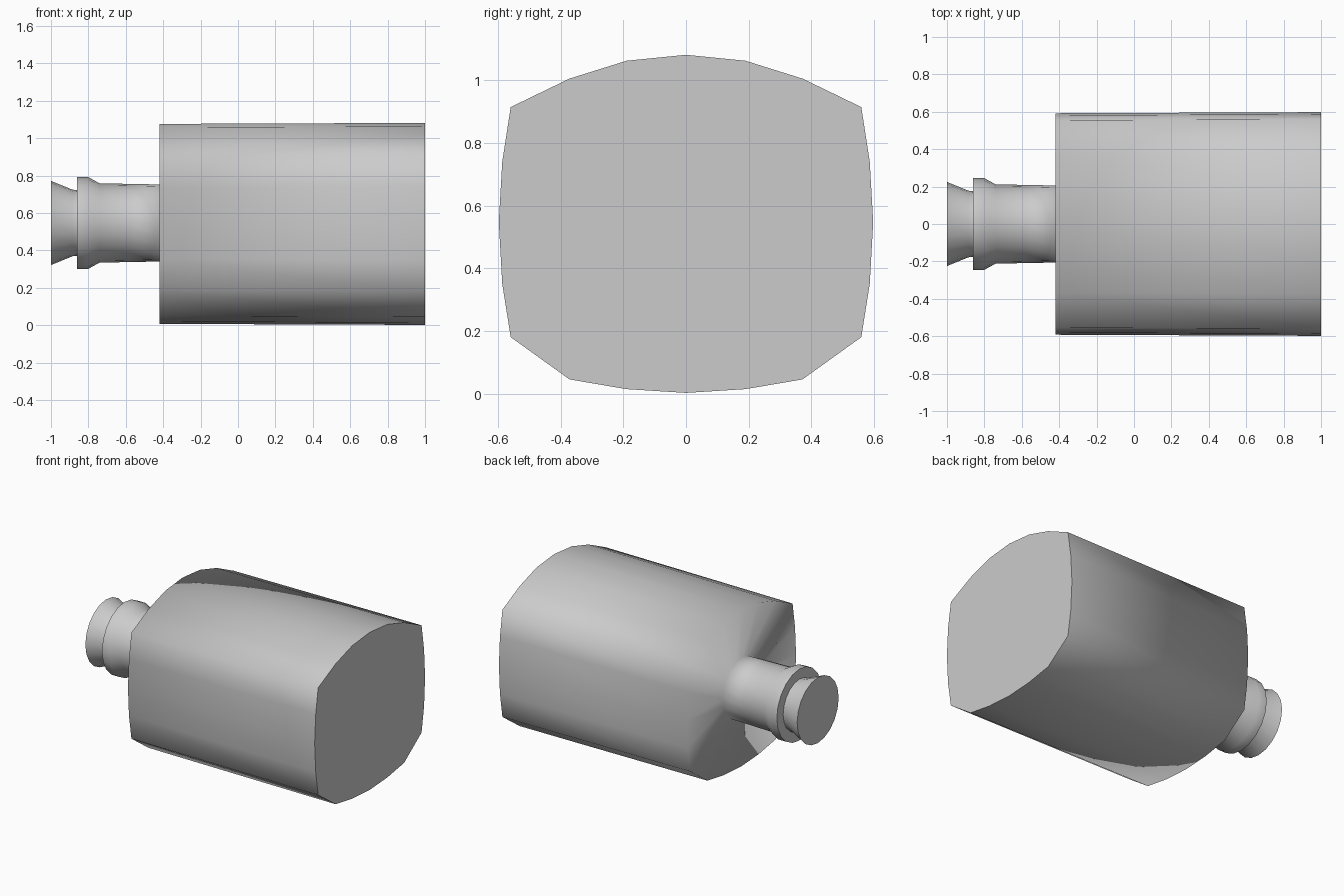
import bpy, bmesh
from math import sin, cos, tau

if "Cube" in bpy.data.objects:
    bpy.data.objects.remove(bpy.data.objects["Cube"])

SIDES = 20
CENTRE_Z = 0.547

# Body cross-section, +y half from top to bottom (y, z)
half = [(0, 1.082), (0.19, 1.063), (0.372, 1.006), (0.56, 0.915), (0.587, 0.74),
        (0.598, 0.547), (0.587, 0.35), (0.56, 0.18), (0.372, 0.045),
        (0.19, 0.014), (0, 0.002)]
section = half + [(-y, z) for y, z in half[-2:0:-1]]

# Neck, collar and lip profile (x, radius)
neck_profile = [(-0.42, 0.206), (-0.58, 0.209), (-0.74, 0.212), (-0.80, 0.245),
                (-0.86, 0.245), (-0.86, 0.176), (-0.885, 0.178), (-1.0, 0.225)]

bm = bmesh.new()


def body_ring(x, scale):
    return [bm.verts.new((x, y * scale, CENTRE_Z + (z - CENTRE_Z) * scale))
            for y, z in section]


def round_ring(x, r):
    return [bm.verts.new((x, r * sin(tau * i / SIDES), CENTRE_Z + r * cos(tau * i / SIDES)))
            for i in range(SIDES)]


# Body base, shoulder edge, then the neck rings
rings = [body_ring(1.0, 1.0), body_ring(-0.42, 0.99)]
rings += [round_ring(x, r) for x, r in neck_profile]

for a, b in zip(rings, rings[1:]):
    for i in range(SIDES):
        j = (i + 1) % SIDES
        bm.faces.new((a[i], a[j], b[j], b[i])).smooth = True

# Flat base and flat mouth disc
caps = [bm.faces.new(rings[0]), bm.faces.new(rings[-1])]
bmesh.ops.recalc_face_normals(bm, faces=bm.faces)


def sharpen(ring):
    for i in range(SIDES):
        edge = bm.edges.get((ring[i], ring[(i + 1) % SIDES]))
        if edge:
            edge.smooth = False


# Crisp edges at the base, collar step and mouth; the shoulder stays smooth
for k in (0, 6, 7, 9):
    sharpen(rings[k])

mesh = bpy.data.meshes.new("bottle")
bm.to_mesh(mesh)
bm.free()
bottle = bpy.data.objects.new("bottle", mesh)
bpy.context.collection.objects.link(bottle)
